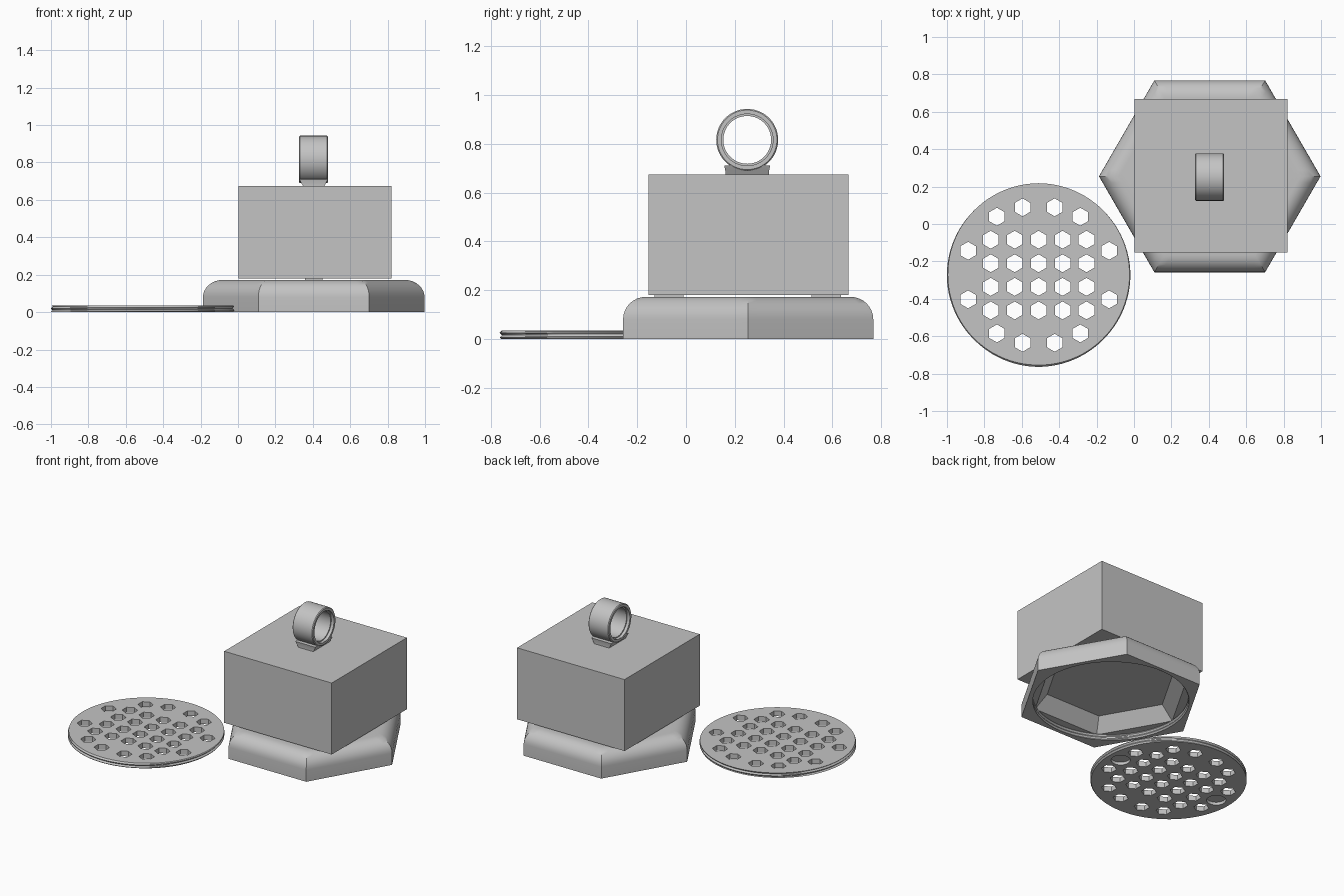
import bpy, bmesh, math
from math import sin, cos, pi, tau

if "Cube" in bpy.data.objects:
    bpy.data.objects.remove(bpy.data.objects["Cube"])

grey = bpy.data.materials.new("plain grey")
grey.diffuse_color = (0.55, 0.55, 0.55, 1)
grey.use_nodes = True
grey.node_tree.nodes["Principled BSDF"].inputs["Base Color"].default_value = grey.diffuse_color
N = 96                      # samples around every lofted ring
CX, CY = 0.405, 0.255       # hexagonal base centre
DX, DY = -0.51, -0.273      # drain disc centre


def finish(name, bm, smooth=True):
    bmesh.ops.recalc_face_normals(bm, faces=bm.faces)
    me = bpy.data.meshes.new(name)
    bm.to_mesh(me)
    bm.free()
    me.materials.append(grey)
    ob = bpy.data.objects.new(name, me)
    bpy.context.collection.objects.link(ob)
    if smooth:
        bpy.ops.object.select_all(action='DESELECT')
        bpy.context.view_layer.objects.active = ob
        ob.select_set(True)
        bpy.ops.object.shade_smooth_by_angle(angle=math.radians(30))
    return ob


def loft(bm, rings, capped=True):
    """Bridge rings of equal point count; cap the ends or close the loop."""
    vs = [[bm.verts.new(p) for p in r] for r in rings]
    pairs = list(zip(vs, vs[1:])) + ([] if capped else [(vs[-1], vs[0])])
    for a, b in pairs:
        for i in range(len(a)):
            j = (i + 1) % len(a)
            bm.faces.new((a[i], a[j], b[j], b[i]))
    if capped:
        bm.faces.new(vs[0])
        bm.faces.new(vs[-1])


def ring(cx, cy, z, radius):
    return [(cx + radius(t) * cos(t), cy + radius(t) * sin(t), z)
            for t in (tau * i / N for i in range(N))]


def hexagon(apothem):
    return lambda t: apothem / cos(t % (pi / 3) - pi / 6)


def thread(base, depth, z, pitch=0.02):
    def radius(t):
        phase = (z / pitch - t / tau) % 1
        return base + depth * (1 - abs(2 * phase - 1))
    return radius


def box(name, x0, x1, y0, y1, z0, z1):
    bm = bmesh.new()
    loft(bm, [[(x0, y0, z), (x1, y0, z), (x1, y1, z), (x0, y1, z)] for z in (z0, z1)])
    return finish(name, bm, False)


def prism(bm, cx, cy, z0, z1, r, n, turn=0.0):
    loft(bm, [[(cx + r * cos(turn + tau * i / n), cy + r * sin(turn + tau * i / n), z)
               for i in range(n)] for z in (z0, z1)])


# Hexagonal base: threaded mouth, tapered cavity, rounded outer shoulder
H, A, F = 0.172, 0.513, 0.092
rings = [ring(CX, CY, 0.13, hexagon(0.365)), ring(CX, CY, 0.04, hexagon(0.435))]
rings += [ring(CX, CY, z, thread(0.484, 0.01, z)) for z in (0.04, 0.035, 0.03, 0.025, 0.02, 0.015, 0.01, 0.005, 0)]
rings.append(ring(CX, CY, 0, hexagon(A)))
for k in range(9):
    a = pi / 2 * k / 8
    rings.append(ring(CX, CY, H - F + F * sin(a), hexagon(A - F + F * cos(a))))
bm = bmesh.new()
loft(bm, rings)
finish("hexagonal_base", bm)

# Square block and the two thin tabs joining it to the base
box("square_block", 0.002, 0.822, -0.153, 0.667, 0.18, 0.673)
for side, y in (("front", -0.07), ("back", 0.575)):
    box(side + "_tab", 0.357, 0.453, y - 0.06, y + 0.06, H - 0.005, 0.182)

# Hanging ring: tube along x with a small step inside each end
X0, X1, RY, RZ = 0.327, 0.482, 0.251, 0.816
profile = [(X0, 0.122), (X0 + 0.005, 0.127), (X1 - 0.005, 0.127), (X1, 0.122),
           (X1, 0.106), (X1 - 0.02, 0.106), (X1 - 0.02, 0.098),
           (X0 + 0.02, 0.098), (X0 + 0.02, 0.106), (X0, 0.106)]
bm = bmesh.new()
loft(bm, [[(x, RY + r * cos(t), RZ + r * sin(t)) for t in (tau * i / 64 for i in range(64))]
          for x, r in profile], capped=False)
finish("hanging_ring", bm)

# Flared foot under the ring: narrows in x towards the block
bm = bmesh.new()
sections = []
for z, hx, hy in ((0.67, 0.055, 0.09), (0.69, 0.066, 0.09), (0.71, 0.0765, 0.094), (0.712, 0.0765, 0.074)):
    mx = (X0 + X1) / 2
    sections.append([(mx - hx, RY - hy, z), (mx + hx, RY - hy, z), (mx + hx, RY + hy, z), (mx - hx, RY + hy, z)])
loft(bm, sections)
finish("ring_foot", bm)

# Drain disc with a threaded rim
T = 0.035
bm = bmesh.new()
loft(bm, [ring(DX, DY, z, thread(0.481, 0.01, z)) for z in (T * k / 7 for k in range(8))])
disc = finish("drain_disc", bm)

# Hexagonal drain holes, plus two blind finger pockets underneath
spots = [(0.128 * i, 0.126 * (j + 0.5)) for i in range(-2, 3) for j in range(-2, 2)]
for x, y in ((0.377, 0.13), (0.223, 0.312), (0.086, 0.362)):
    spots += [(sx * x, sy * y) for sx in (1, -1) for sy in (1, -1)]
bm = bmesh.new()
for x, y in spots:
    prism(bm, DX + x, DY + y, -0.05, 0.1, 0.048, 6, pi / 6)
for s in (1, -1):
    prism(bm, DX + s * 0.39, DY, -0.05, 0.02, 0.06, 32)
cutter = finish("hole_cutter", bm, False)
cutter.hide_render = True
cutter.hide_set(True)
cut = disc.modifiers.new("holes", 'BOOLEAN')
cut.operation = 'DIFFERENCE'
cut.solver = 'EXACT'
cut.object = cutter
